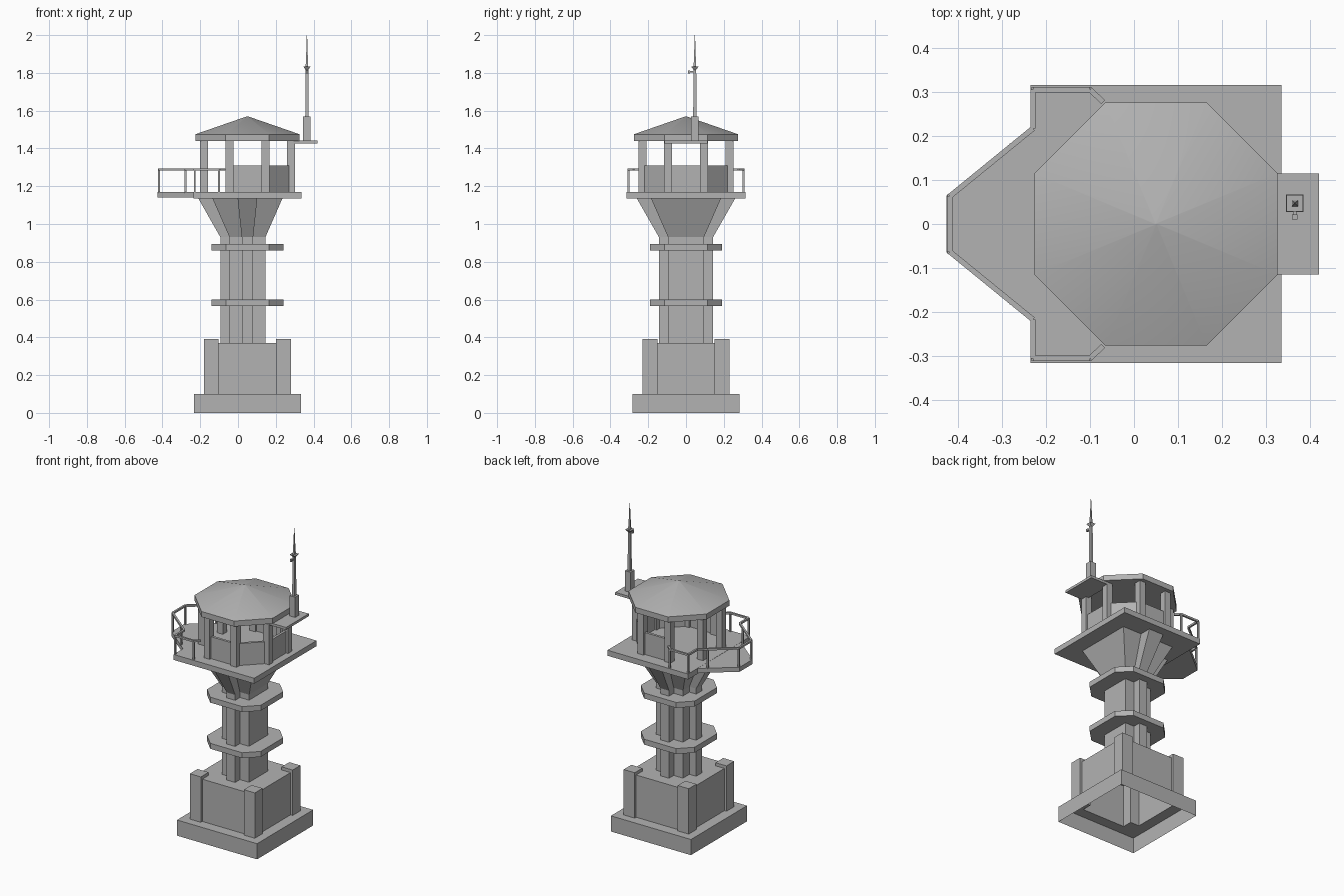
import bpy, bmesh, math
from mathutils import Vector

if "Cube" in bpy.data.objects:
    bpy.data.objects.remove(bpy.data.objects["Cube"], do_unlink=True)

CX = 0.05  # tower axis
GREY = (0.45, 0.45, 0.45, 1)
mat = bpy.data.materials.new("concrete grey")
mat.use_nodes = True
mat.diffuse_color = GREY
mat.node_tree.nodes["Principled BSDF"].inputs["Base Color"].default_value = GREY


def finish(name, bm, fix=True):
    if fix:
        bmesh.ops.recalc_face_normals(bm, faces=bm.faces[:])
    mesh = bpy.data.meshes.new(name)
    bm.to_mesh(mesh)
    bm.free()
    mesh.materials.append(mat)
    ob = bpy.data.objects.new(name, mesh)
    bpy.context.collection.objects.link(ob)
    return ob


def loft(name, levels, bottom=True, top=True):
    """Skin a stack of (outline, z) levels that share a point count."""
    bm = bmesh.new()
    rings = [[bm.verts.new((x, y, z)) for x, y in pts] for pts, z in levels]
    n = len(rings[0])
    for a, b in zip(rings, rings[1:]):
        for i in range(n):
            j = (i + 1) % n
            bm.faces.new((a[i], a[j], b[j], b[i]))
    if bottom:
        bm.faces.new(rings[0][::-1])
    if top:
        bm.faces.new(rings[-1])
    return finish(name, bm, bottom or top)


def rect(x0, x1, y0, y1):
    return [(x0, y0), (x1, y0), (x1, y1), (x0, y1)]


def square(h, x=CX, y=0):
    return rect(x - h, x + h, y - h, y + h)


def octagon(hx, cx, cy):
    """Octagon of half width hx with corners at cx and cy."""
    quarter = [(hx, cy), (cx, hx)]
    pts = quarter + [(-x, y) for x, y in quarter[::-1]]
    pts += [(-x, -y) for x, y in pts]
    return [(CX + x, y) for x, y in pts]


def box(name, x0, x1, y0, y1, z0, z1):
    return loft(name, [(rect(x0, x1, y0, y1), z0), (rect(x0, x1, y0, y1), z1)])


def bar(name, a, b, r=0.006):
    """Square bar between two points."""
    a, b = Vector(a), Vector(b)
    d = (b - a).normalized()
    side = d.cross((0, 0, 1))
    side = side.normalized() if side.length > 0.01 else Vector((1, 0, 0))
    up = side.cross(d)
    bm = bmesh.new()
    ends = [[bm.verts.new(p + side * r * s + up * r * t)
             for s, t in ((-1, -1), (1, -1), (1, 1), (-1, 1))] for p in (a, b)]
    bm.faces.new(ends[0])
    bm.faces.new(ends[1])
    for i in range(4):
        j = (i + 1) % 4
        bm.faces.new((ends[0][i], ends[0][j], ends[1][j], ends[1][i]))
    return finish(name, bm)


# Hollow footing and base block, open underneath
loft("base", [(square(0.283), 0), (square(0.283), 0.1), (square(0.215), 0.1),
              (square(0.215), 0.37)], bottom=False)
for sx in (-1, 1):
    for sy in (-1, 1):
        pts = square(0.039, CX + sx * 0.191, sy * 0.191)
        loft("corner_pillar", [(pts, 0.1), (pts, 0.39)])

# Shaft with flared head
loft("shaft", [(square(0.095), 0.37), (square(0.095), 0.93), (square(0.185), 1.135)])


# Ribs on three sides, following the flare
def rib(w, depth, angle):
    c, s = round(math.cos(angle)), round(math.sin(angle))
    return [(CX + c * x - s * y, s * x + c * y)
            for x, y in rect(0.03, depth, -w, w)]


for angle in (math.pi / 2, math.pi, -math.pi / 2):
    loft("shaft_rib", [(rib(0.03, 0.143, angle), 0.37), (rib(0.03, 0.143, angle), 0.93),
                       (rib(0.052, 0.26, angle), 1.135)])

# Collars round the shaft
collar = octagon(0.19, 0.134, 0.113)
collar = octagon(0.19, 0.113, 0.113)
for z in (0.565, 0.86):
    loft("collar", [(collar, z), (collar, z + 0.035)])

# Deck and balcony
box("deck", -0.235, 0.335, -0.315, 0.315, 1.135, 1.17)
balcony = [(-0.425, -0.065), (-0.234, -0.22), (-0.234, 0.22), (-0.425, 0.065)]
loft("balcony", [(balcony, 1.14), (balcony, 1.169)])

# Handrail with posts
half = [(-0.07, 0.277), (-0.1, 0.305), (-0.229, 0.305), (-0.229, 0.217), (-0.418, 0.063)]
path = half + [(x, -y) for x, y in half[::-1]]
for a, b in zip(path, path[1:]):
    bar("handrail", (*a, 1.288), (*b, 1.288))
for x, y in ((-0.1, 0.305), (-0.229, 0.305), (-0.278, 0.178), (-0.418, 0.063)):
    for s in (-1, 1):
        bar("rail_post", (x, s * y, 1.165), (x, s * y, 1.288), 0.005)

# Cabin: posts at the corners, parapets on the sides away from the balcony
corners = octagon(0.23, 0.095, 0.095)
for i, (x, y) in enumerate(corners):
    post = square(0.021, x, y)
    loft("cabin_post", [(post, 1.17), (post, 1.445)])
    x2, y2 = corners[(i + 1) % 8]
    if x + x2 > 0.05:
        d = (Vector((x2, y2)) - Vector((x, y))).normalized() * 0.008
        wall = [(x + d.y, y - d.x), (x2 + d.y, y2 - d.x), (x2 - d.y, y2 + d.x), (x - d.y, y + d.x)]
        loft("parapet", [(wall, 1.17), (wall, 1.31)])

# Roof
eave = octagon(0.276, 0.115, 0.115)
tip = octagon(0.002, 0.001, 0.001)
loft("roof_edge", [(eave, 1.44), (eave, 1.475)])
roof = loft("roof", [(eave, 1.475), (tip, 1.57)], bottom=False)
for p in roof.data.polygons:
    p.use_smooth = True

# Aerial bracket, housing, mast and spike
AX, AY = 0.365, 0.047
box("aerial_bracket", 0.28, 0.42, -0.115, 0.115, 1.425, 1.441)
housing = square(0.02, AX, AY)
loft("aerial_housing", [(housing, 1.44), (housing, 1.57)])
loft("aerial_mast", [(square(0.009, AX, AY), 1.57), (square(0.007, AX, AY), 1.83),
                     (square(0.004, AX, AY), 1.9), (square(0.001, AX, AY), 2.0)])
loft("aerial_cup", [(square(0.006, AX, AY), 1.815), (square(0.019, AX, AY), 1.833)])
bar("aerial_arm", (AX, AY, 1.805), (AX, AY - 0.035, 1.805), 0.004)
box("aerial_lamp", AX - 0.006, AX + 0.006, AY - 0.037, AY - 0.025, 1.797, 1.813)
